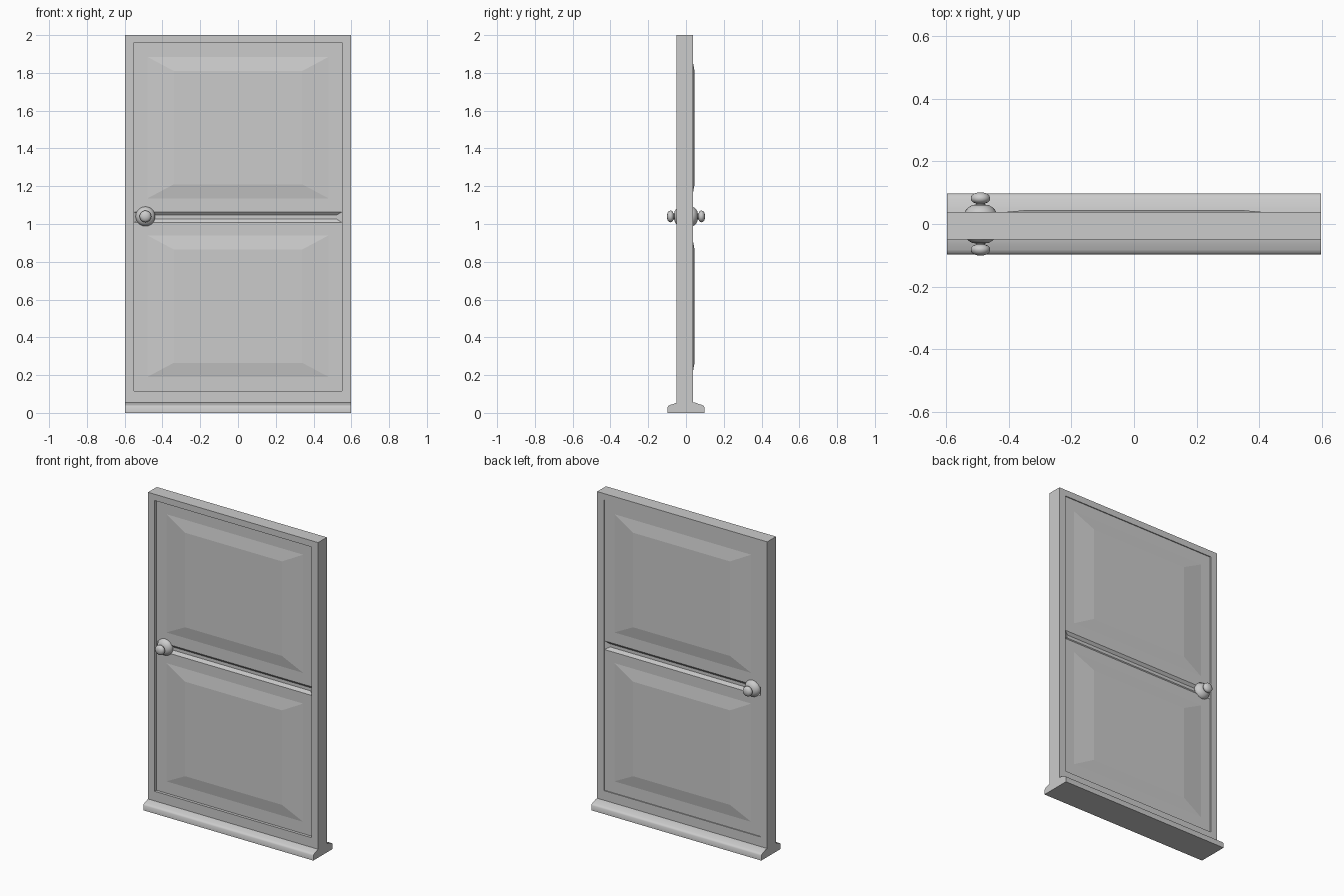
import bpy, bmesh, math

if "Cube" in bpy.data.objects:
    bpy.data.objects.remove(bpy.data.objects["Cube"])


def finish(name, bm, smooth=None):
    bmesh.ops.remove_doubles(bm, verts=bm.verts, dist=1e-5)
    bmesh.ops.recalc_face_normals(bm, faces=bm.faces)
    me = bpy.data.meshes.new(name)
    bm.to_mesh(me)
    bm.free()
    ob = bpy.data.objects.new(name, me)
    bpy.context.collection.objects.link(ob)
    if smooth:
        bpy.ops.object.select_all(action='DESELECT')
        ob.select_set(True)
        bpy.context.view_layer.objects.active = ob
        bpy.ops.object.shade_smooth_by_angle(angle=math.radians(smooth))
    return ob


def nest(bm, rects, cap=True, closed=False):
    """Join upright rectangles (half width, z0, z1, y) one after another."""
    loops = [[bm.verts.new((x, y, z)) for x, z in
              ((-w, z0), (w, z0), (w, z1), (-w, z1))] for w, z0, z1, y in rects]
    pairs = list(zip(loops, loops[1:]))
    if closed:
        pairs.append((loops[-1], loops[0]))
    for a, b in pairs:
        for i in range(4):
            j = (i + 1) % 4
            bm.faces.new((a[i], a[j], b[j], b[i]))
    if cap:
        bm.faces.new(loops[-1])


W = 0.597

# Door frame: one closed rectangular ring, deeper on the front
bm = bmesh.new()
nest(bm, [(W, 0.05, 2.0, -0.05), (0.55, 0.115, 1.96, -0.05),
          (0.55, 0.115, 1.96, 0.038), (W, 0.05, 2.0, 0.038)],
     cap=False, closed=True)
finish("door_frame", bm)

# Door leaf: two raised panels and a middle groove on both sides
bm = bmesh.new()
for s in (-1, 1):
    face, raised, sunk = 0.032 * s, 0.045 * s, 0.018 * s
    for z0, z1, p0, p1 in ((0.115, 1.008, 0.19, 0.94), (1.063, 1.96, 1.135, 1.885)):
        nest(bm, [(0.55, z0, z1, face), (0.48, p0, p1, face),
                  (0.34, p0 + 0.075, p1 - 0.075, raised)])
    nest(bm, [(0.55, 1.008, 1.063, face), (0.52, 1.027, 1.047, sunk)])
bmesh.ops.remove_doubles(bm, verts=bm.verts, dist=1e-5)
bmesh.ops.bridge_loops(bm, edges=[e for e in bm.edges if e.is_boundary])
finish("door_leaf", bm)

# Threshold: rounded profile swept along x
half = [(0.097, 0), (0.097, 0.031), (0.092, 0.038), (0.082, 0.043),
        (0.07, 0.046), (0.05, 0.054)]
profile = half + [(-y, z) for y, z in reversed(half)]
bm = bmesh.new()
end = bm.faces.new([bm.verts.new((-W, y, z)) for y, z in profile])
geom = bmesh.ops.extrude_face_region(bm, geom=[end], use_keep_orig=True)["geom"]
bmesh.ops.translate(bm, vec=(2 * W, 0, 0),
                    verts=[v for v in geom if isinstance(v, bmesh.types.BMVert)])
finish("threshold", bm, 40)

# Knobs: lathed rosette, neck and flattened ball (radius, distance out)
knob = [(0, 0.025), (0.052, 0.025), (0.052, 0.034), (0.047, 0.044), (0.039, 0.053),
        (0.027, 0.060), (0.015, 0.062), (0.015, 0.066), (0.024, 0.069),
        (0.030, 0.076), (0.031, 0.083), (0.028, 0.091), (0.020, 0.097),
        (0.010, 0.100), (0, 0.101)]
for name, s in (("front_knob", -1), ("back_knob", 1)):
    bm = bmesh.new()
    vs = [bm.verts.new((-0.49 + r, s * d, 1.04)) for r, d in knob]
    es = [bm.edges.new(p) for p in zip(vs, vs[1:])]
    bmesh.ops.spin(bm, geom=vs + es, cent=(-0.49, 0, 1.04), axis=(0, 1, 0),
                   angle=2 * math.pi, steps=24, use_merge=True)
    finish(name, bm, 45)
